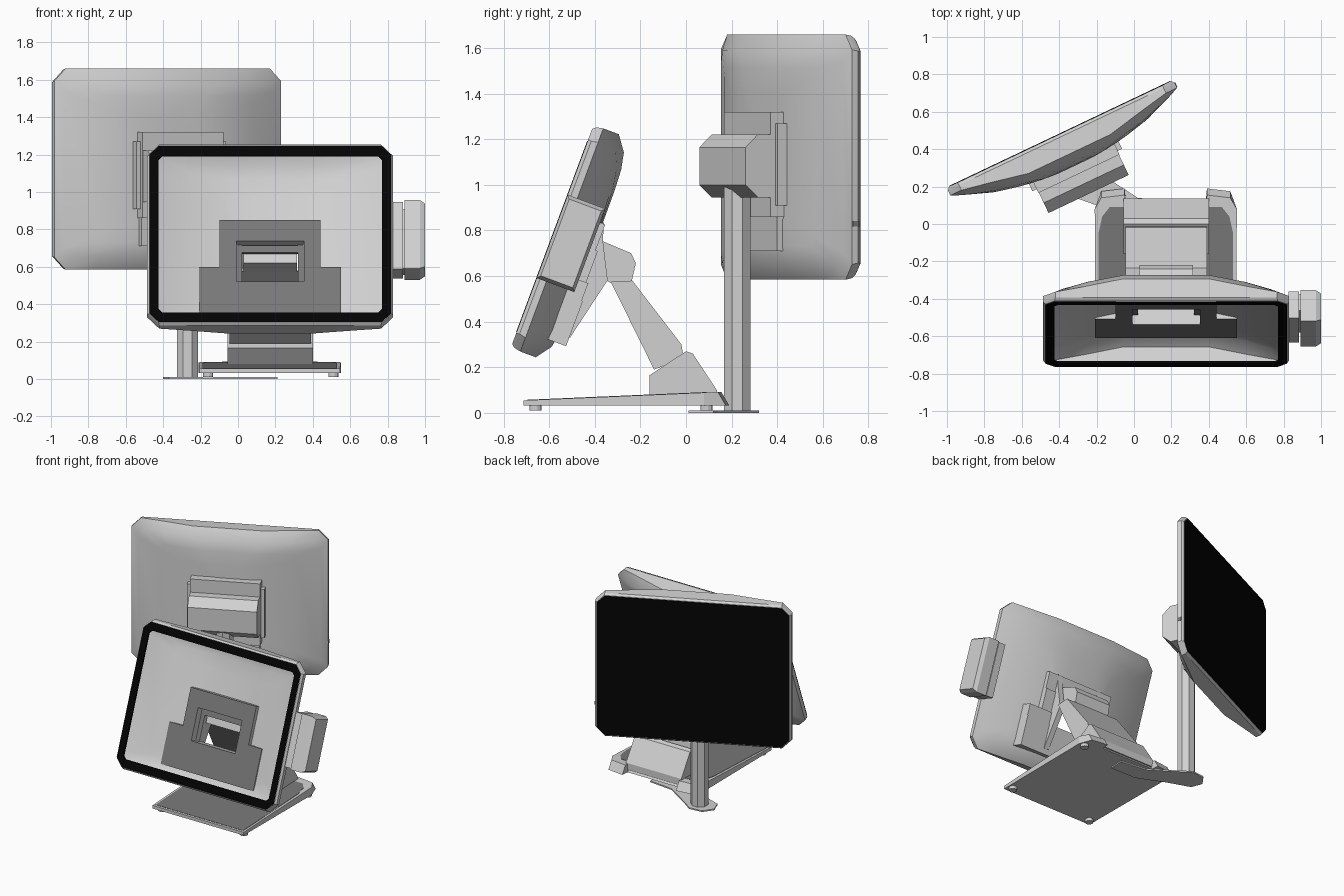
import bpy, bmesh, math
from mathutils import Matrix, Vector

if "Cube" in bpy.data.objects:
    bpy.data.objects.remove(bpy.data.objects["Cube"])


def material(name, r, g, b):
    m = bpy.data.materials.new(name)
    m.diffuse_color = (r, g, b, 1)
    m.use_nodes = True
    m.node_tree.nodes["Principled BSDF"].inputs["Base Color"].default_value = m.diffuse_color
    return m


LIGHT = material("light_grey", 0.64, 0.64, 0.64)
DARK = material("dark_grey", 0.19, 0.19, 0.19)
BLACK = material("black", 0.001, 0.001, 0.001)


def frame(u, v, n, origin):
    m = Matrix((u, v, n)).transposed().to_4x4()
    m.translation = origin
    return m


# Local frames of both displays: u = width, v = up the face, n = depth behind the face
T = math.radians(20.4)
MAIN = frame((1, 0, 0), (0, math.sin(T), math.cos(T)),
             (0, math.cos(T), -math.sin(T)), (0.172, -0.587, 0.774))
R = math.radians(25.4)
REAR = frame((math.cos(R), math.sin(R), 0), (0, 0, 1),
             (math.sin(R), -math.cos(R), 0), (-0.395, 0.481, 1.122))
WORLD = Matrix()


def mesh(name, parts, mats, M=WORLD, caps=(True, True), rule=None, smooth=False):
    """Each part is a list of equal-length point rings that are lofted together."""
    bm = bmesh.new()
    for rings in parts:
        vs = [[bm.verts.new(M @ Vector(p)) for p in r] for r in rings]
        for a, b in zip(vs, vs[1:]):
            for i in range(len(a)):
                j = (i + 1) % len(a)
                bm.faces.new((a[i], a[j], b[j], b[i]))
        if caps[0]:
            bm.faces.new(vs[0])
        if caps[1]:
            bm.faces.new(vs[-1])
    bmesh.ops.recalc_face_normals(bm, faces=bm.faces)
    bm.normal_update()
    if rule:
        for f in bm.faces:
            f.material_index = rule(f)
    me = bpy.data.meshes.new(name)
    bm.to_mesh(me)
    bm.free()
    for m in mats:
        me.materials.append(m)
    ob = bpy.data.objects.new(name, me)
    bpy.context.collection.objects.link(ob)
    if smooth:
        bpy.ops.object.select_all(action='DESELECT')
        ob.select_set(True)
        bpy.context.view_layer.objects.active = ob
        bpy.ops.object.shade_smooth_by_angle(angle=math.radians(25))
    return ob


def bulge(u):
    """Depth of the curved back at a distance u from the middle."""
    return 0.19 - 0.31 * u * u


def oct_ring(hw, hh, c, depth, cv=0.0):
    """Rectangle with cut corners and split long edges; depth is a number or a function of u."""
    k = hw - c
    top = [(f * k, hh) for f in (1, 0.75, 0.4, -0.4, -0.75, -1)]
    q = [(hw, hh - c)] + top + [(-hw, hh - c), (-hw, -hh + c)]
    q += [(x, -y) for x, y in reversed(top)] + [(hw, -hh + c)]
    return [(x, y + cv, depth(x) if callable(depth) else depth) for x, y in q]


def box(u0, u1, v0, v1, n0, n1):
    r = [(u0, v0), (u1, v0), (u1, v1), (u0, v1)]
    return [[(u, v, n) for u, v in r] for n in (n0, n1)]


def side_prism(x0, x1, yz):
    return [[(x, y, z) for y, z in yz] for x in (x0, x1)]


def plan_prism(z0, z1, xy):
    return [[(x, y, z) for x, y in xy] for z in (z0, z1)]


def cylinder(x, y, r, z0, z1, n):
    a = [2 * math.pi * (i + 0.5) / n for i in range(n)]
    return plan_prism(z0, z1, [(x + r * math.cos(t), y + r * math.sin(t)) for t in a])


# Curved housings of the two displays; the main one is open at front and mount
shell = [oct_ring(0.645, 0.503, 0.05, 0), oct_ring(0.658, 0.516, 0.065, 0.015),
         oct_ring(0.658, 0.522, 0.065, lambda u: max(bulge(u) - 0.055, 0.045)),
         oct_ring(0.61, 0.455, 0.05, lambda u: bulge(u) - 0.008),
         oct_ring(0.45, 0.38, 0.04, bulge), oct_ring(0.27, 0.28, 0.02, bulge)]
hole = oct_ring(0.18, 0.115, 0.005, 0.188, -0.105)
mesh("main_display_housing", [shell + [hole]], [LIGHT], MAIN, (False, False), smooth=True)
rear_shell = [[(u * 1.02, v * 1.03, n) for u, v, n in r] for r in shell]
mesh("rear_display_housing", [rear_shell], [LIGHT], REAR, smooth=True)

# Black front frame and rear screen
mesh("main_bezel", [[oct_ring(0.645, 0.503, 0.05, -0.002), oct_ring(0.597, 0.447, 0.02, -0.002),
                     oct_ring(0.597, 0.447, 0.02, 0.01)]], [BLACK], MAIN, (False, False))
mesh("rear_screen", [[oct_ring(0.655, 0.515, 0.05, 0.001), oct_ring(0.655, 0.515, 0.05, -0.004)]],
     [BLACK], REAR)
mesh("rear_power_button", [box(0.667, 0.675, -0.305, -0.28, 0.014, 0.042)], [DARK], REAR)

# Stepped mount behind the main display with an opening and two wedge cheeks
mount = [box(-0.27, 0.27, 0.01, 0.13, 0.135, 0.2), box(-0.38, 0.38, -0.43, -0.22, 0.135, 0.225)]
wedge = [(0.14, 0.19), (0.06, 0.215), (-0.095, 0.295), (-0.39, 0.228), (-0.39, 0.19)]
for s in (-1, 1):
    mount.append(box(s * 0.18, s * 0.27, -0.137, 0.01, 0.135, 0.21))
    mount.append(box(s * 0.18, s * 0.38, -0.22, -0.137, 0.135, 0.22))
    mount.append([[(u, v, n) for v, n in wedge] for u in (s * 0.15, s * 0.19)])
front = -Vector(MAIN.col[2][:3])
mesh("main_mount", mount, [LIGHT, DARK], MAIN,
     rule=lambda f: 1 if f.normal.dot(front) > 0.8 else 0)
mesh("hinge_bar", [box(-0.15, 0.15, -0.035, 0.003, 0.185, 0.21)], [DARK], MAIN)

# Card reader on the right edge: inner block, slot web and outer block
sides = [(-0.195, 0), (0.195, 0), (0.195, 0.176), (-0.195, 0.176)]
mesh("card_reader", [box(0.655, 0.71, -0.19, 0.19, 0.02, 0.17),
                     box(0.70, 0.73, -0.17, 0.17, 0.07, 0.165),
                     [[(0.718, v, n) for v, n in sides], [(0.80, v, n) for v, n in sides],
                      [(0.828, v * 0.92, 0.088 + (n - 0.088) * 0.85) for v, n in sides]]],
     [LIGHT], MAIN)


# Leaning arm, its hinge head and foot
def arm_rule(f):
    return 1 if f.normal.y < -0.5 and f.normal.z < 0.1 else 0


mesh("stand_arm", [side_prism(-0.045, 0.39, [(-0.14, 0.19), (-0.01, 0.24), (-0.02, 0.30),
                                             (-0.235, 0.58), (-0.33, 0.575)])],
     [LIGHT, DARK], rule=arm_rule)
mesh("arm_head", [side_prism(0.03, 0.315, [(-0.37, 0.755), (-0.24, 0.70), (-0.22, 0.655),
                                           (-0.24, 0.57), (-0.33, 0.57), (-0.42, 0.62)])], [LIGHT])
mesh("arm_foot", [side_prism(-0.055, 0.40, [(-0.16, 0.08), (-0.16, 0.165), (0, 0.27),
                                            (0.03, 0.26), (0.135, 0.10), (0.135, 0.05)])],
     [LIGHT, DARK], rule=arm_rule)


# Sloped base plate with a notch at the back, dark top inlay and rubber feet
def base_top(y):
    return 0.055 + (y + 0.71) * 0.043


half = [(0.375, -0.712), (0.38, 0.08), (0.345, 0.14), (0.22, 0.155), (0.215, 0.10)]
plan = [(0.17 + x, y) for x, y in half] + [(0.17 - x, y) for x, y in reversed(half)]
low = [(x, y + (0.035 if y > 0.09 else 0), 0.032) for x, y in plan]
high = [(x, y, base_top(y)) for x, y in plan]
mesh("base_plate", [[low, high]], [LIGHT])
inlay = [(0.36, -0.695), (0.36, -0.05), (0.34, 0.04), (0.30, 0.09)]
inlay = [(0.17 + x, y) for x, y in inlay] + [(0.17 - x, y) for x, y in reversed(inlay)]
mesh("base_inlay", [[[(x, y, base_top(y) + d) for x, y in inlay] for d in (-0.002, 0.002)]], [DARK])
mesh("base_feet", [cylinder(x, y, 0.028, 0.01, 0.035, 12) for x in (-0.16, 0.51) for y in (-0.66, 0.09)],
     [LIGHT])

# Thin floor bracket and pole for the rear display
mesh("pole_bracket", [plan_prism(0, 0.01, [(-0.40, 0.24), (-0.37, 0.16), (-0.20, 0.10), (0.0, 0.01),
                                           (0.21, 0.01), (0.21, 0.12), (0.02, 0.14), (-0.18, 0.27),
                                           (-0.25, 0.32), (-0.35, 0.31)])], [LIGHT])
mesh("pole", [cylinder(-0.27, 0.225, 0.062, 0.008, 1.02, 8)], [LIGHT])

# Stepped rear mount and its chamfered hinge head
mesh("rear_mount", [box(-0.24, 0.24, -0.262, 0.198, 0.17, 0.235),
                    box(-0.265, 0.265, -0.212, 0.148, 0.15, 0.213),
                    box(-0.23, 0.23, -0.412, -0.25, 0.15, 0.2)], [LIGHT], REAR)
head = [(0.10, 0.2), (0.10, 0.295), (0.043, 0.355), (-0.122, 0.355), (-0.177, 0.295), (-0.177, 0.2)]
mesh("rear_hinge_head", [[[(u, v, n) for v, n in head] for u in (-0.237, 0.237)]], [LIGHT], REAR)
